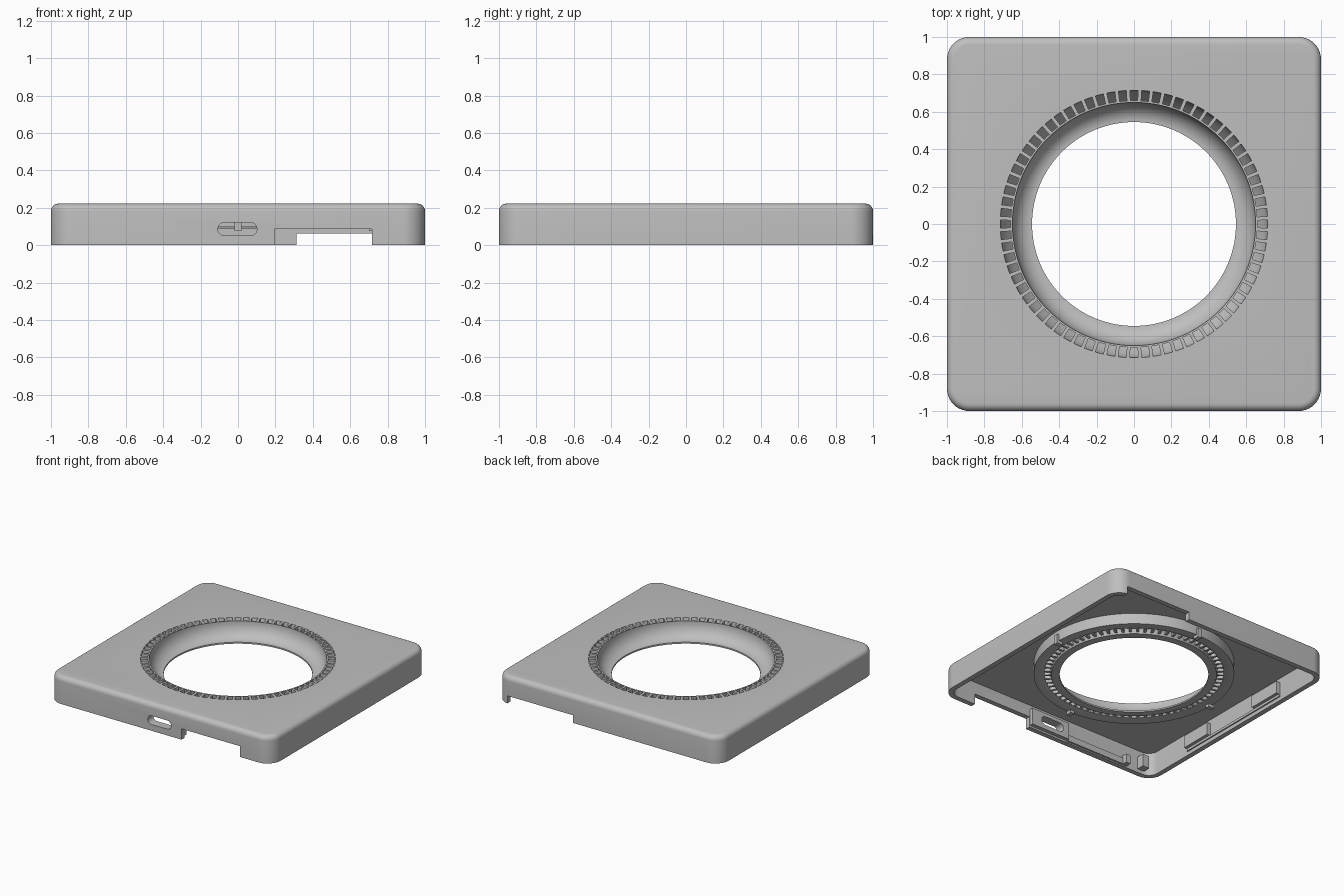
import bpy, bmesh, math
from mathutils import Matrix, Vector

cube = bpy.data.objects.get("Cube")
if cube:
    bpy.data.objects.remove(cube, do_unlink=True)

grey = bpy.data.materials.new("plain grey")
grey.use_nodes = True
COLOUR = (0.52, 0.52, 0.52, 1)
grey.diffuse_color = COLOUR
grey.node_tree.nodes["Principled BSDF"].inputs["Base Color"].default_value = COLOUR

H = 0.222        # overall height
WALL = 0.04
CEILING = 0.185


def finish(name, bm):
    bmesh.ops.recalc_face_normals(bm, faces=bm.faces)
    mesh = bpy.data.meshes.new(name)
    bm.to_mesh(mesh)
    bm.free()
    mesh.materials.append(grey)
    ob = bpy.data.objects.new(name, mesh)
    bpy.context.collection.objects.link(ob)
    return ob


def smooth(ob):
    bpy.ops.object.select_all(action='DESELECT')
    ob.select_set(True)
    bpy.context.view_layer.objects.active = ob
    bpy.ops.object.shade_smooth_by_angle(angle=math.radians(32))


def loft(bm, rings, closed=False):
    """Skin matching rings of points; cap the ends unless the loop closes."""
    loops = [[bm.verts.new(p) for p in ring] for ring in rings]
    n = len(loops[0])
    pairs = list(zip(loops, loops[1:]))
    if closed:
        pairs.append((loops[-1], loops[0]))
    else:
        bm.faces.new(loops[0])
        bm.faces.new(loops[-1])
    for a, b in pairs:
        for i in range(n):
            j = (i + 1) % n
            bm.faces.new((a[i], a[j], b[j], b[i]))


def rounded_square(half, radius, z, steps=10):
    pts = []
    for k, (sx, sy) in enumerate(((1, 1), (-1, 1), (-1, -1), (1, -1))):
        for s in range(steps + 1):
            a = math.radians(90 * (k + s / steps))
            pts.append((sx * (half - radius) + radius * math.cos(a),
                        sy * (half - radius) + radius * math.sin(a), z))
    return pts


def circle(r, z, n=144):
    return [(r * math.cos(2 * math.pi * i / n), r * math.sin(2 * math.pi * i / n), z)
            for i in range(n)]


def revolve(name, profile):
    bm = bmesh.new()
    loft(bm, [circle(r, z) for r, z in profile], closed=True)
    ob = finish(name, bm)
    smooth(ob)
    return ob


def box(name, x0, x1, y0, y1, z0, z1):
    bm = bmesh.new()
    bmesh.ops.create_cube(bm, size=1)
    for v in bm.verts:
        v.co = Vector(((x0 + x1) / 2 + v.co.x * (x1 - x0),
                       (y0 + y1) / 2 + v.co.y * (y1 - y0),
                       (z0 + z1) / 2 + v.co.z * (z1 - z0)))
    return finish(name, bm)


def cut(ob, cutter):
    mod = ob.modifiers.new("cut", 'BOOLEAN')
    mod.operation = 'DIFFERENCE'
    mod.solver = 'EXACT'
    mod.object = cutter
    bpy.context.view_layer.objects.active = ob
    bpy.ops.object.modifier_apply(modifier=mod.name)
    bpy.data.objects.remove(cutter, do_unlink=True)


def port_cutter():
    # Stadium-shaped opening through the front wall
    r, half, zc = 0.035, 0.07, 0.086
    ring = []
    for side, start in ((1, -90), (-1, 90)):
        for s in range(9):
            a = math.radians(start + 180 * s / 8)
            ring.append((-0.003 + side * half + r * math.cos(a), zc + r * math.sin(a)))
    bm = bmesh.new()
    loft(bm, [[(x, y, z) for x, z in ring] for y in (-1.1, -0.88)])
    return finish("port_cutter", bm)


# Case shell: rounded block with a filleted top edge
F = 0.04
sections = [(0, 0)]
for s in range(7):
    a = math.radians(90 * s / 6)
    sections.append((F * (1 - math.cos(a)), H - F + F * math.sin(a)))
bm = bmesh.new()
loft(bm, [rounded_square(1 - i, 0.12 - i, z) for i, z in sections])
shell = finish("case_shell", bm)

# Hollow underside
bm = bmesh.new()
loft(bm, [rounded_square(1 - WALL, 0.12 - WALL, z) for z in (-0.1, CEILING)])
cut(shell, finish("cavity_cutter", bm))

# Round opening in the top
bm = bmesh.new()
loft(bm, [circle(0.718, z) for z in (0.1, 0.4)])
cut(shell, finish("opening_cutter", bm))

# Cable notches in the front and back walls, and the port
cut(shell, box("front_notch_cutter", 0.195, 0.717, -1.1, -0.9, -0.1, 0.087))
cut(shell, box("back_notch_cutter", 0.312, 0.90, 0.9, 1.1, -0.1, 0.062))
cut(shell, port_cutter())
smooth(shell)

# Bowl: steep at the rim, flattening towards the central hole
inner = []
for s in range(13):
    t = math.radians(90 * s / 12)
    inner.append((0.545 + 0.105 * math.cos(t), 0.10 + (H - 0.10) * (1 - math.sin(t))))
revolve("bowl", inner + [(0.545, 0.088), (0.605, 0.088), (0.612, 0.11),
                         (0.640, 0.15), (0.655, 0.19), (0.660, H)])

# Outer vent ring hanging under the top
revolve("vent_ring", [(0.715, H), (0.722, H), (0.722, 0.20), (0.735, 0.20), (0.735, 0.098),
                      (0.685, 0.098), (0.657, 0.104), (0.668, 0.12),
                      (0.694, 0.155), (0.709, 0.19)])

# Fins that divide the vent into 72 slots
bm = bmesh.new()
fin = [(0.656, H), (0.719, H), (0.712, 0.19), (0.697, 0.155), (0.672, 0.12), (0.659, 0.10),
       (0.604, 0.10), (0.609, 0.11), (0.637, 0.15), (0.652, 0.19)]
for i in range(72):
    rot = Matrix.Rotation(math.radians(5 * i + 2.5), 3, 'Z')
    loft(bm, [[rot @ Vector((r, w, z)) for r, z in fin] for w in (-0.0095, 0.0095)])
finish("vent_fins", bm)

# Small locating tabs around the vent ring
for i in range(4):
    tab = box(f"ring_tab_{i + 1}", 0.70, 0.75, -0.018, 0.018, 0.075, 0.15)
    tab.data.transform(Matrix.Rotation(math.radians(90 * i), 4, 'Z'))

# Frame behind the port
frame = box("port_frame", -0.16, 0.19, -0.965, -0.93, 0.015, 0.15)
cut(frame, port_cutter())

# Ribs and posts inside the front wall
box("front_rib", -0.72, -0.16, -0.965, -0.945, 0.01, 0.06)
box("front_rib_stop", -0.73, -0.69, -0.965, -0.91, 0.01, 0.08)
box("corner_post", -0.90, -0.84, -0.965, -0.90, 0.03, 0.13)

# Pads and long clip strip inside the side walls
for side, s in (("right", -1), ("left", 1)):
    xs = sorted((s * 0.965, s * 0.925))
    box(f"{side}_front_pad", *xs, -0.53, -0.27, 0.05, 0.15)
    box(f"{side}_back_pad", *xs, 0.24, 0.52, 0.05, 0.15)
    box(f"{side}_clip_strip", *sorted((s * 0.965, s * 0.95)), -0.53, 0.52, 0.03, 0.05)
